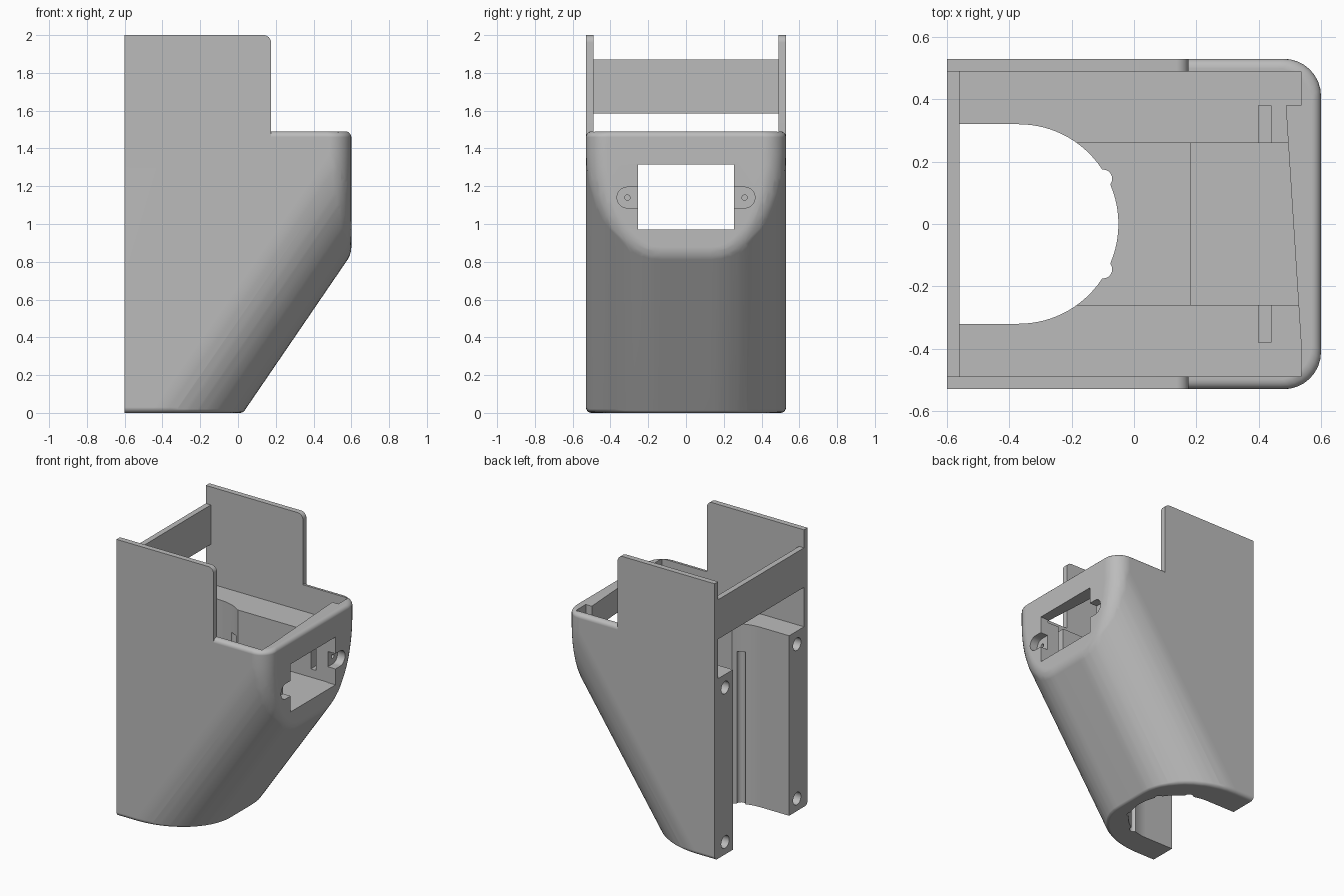
import bpy, bmesh
from math import sin, cos, pi, radians
from mathutils import Vector

cube = bpy.data.objects.get("Cube")
if cube:
    bpy.data.objects.remove(cube, do_unlink=True)

grey = bpy.data.materials.new("plain grey")
grey.use_nodes = True
grey.diffuse_color = (0.5, 0.5, 0.5, 1)
grey.node_tree.nodes["Principled BSDF"].inputs["Base Color"].default_value = (0.5, 0.5, 0.5, 1)


def finish(bm, name):
    bmesh.ops.recalc_face_normals(bm, faces=bm.faces)
    mesh = bpy.data.meshes.new(name)
    bm.to_mesh(mesh)
    bm.free()
    mesh.materials.append(grey)
    ob = bpy.data.objects.new(name, mesh)
    bpy.context.collection.objects.link(ob)
    return ob


def select(ob):
    bpy.ops.object.select_all(action='DESELECT')
    ob.select_set(True)
    bpy.context.view_layer.objects.active = ob


def hull(points):
    bm = bmesh.new()
    for p in points:
        bm.verts.new(p)
    bmesh.ops.remove_doubles(bm, verts=bm.verts, dist=0.0005)
    bmesh.ops.convex_hull(bm, input=bm.verts)
    loose = [v for v in bm.verts if not v.link_faces]
    bmesh.ops.delete(bm, geom=loose, context='VERTS')
    return bm


def prism(name, outline, axis, lo, hi):
    """Extrude a 2D outline along axis 'y' or 'z'."""
    bm = bmesh.new()
    put = (lambda a, b, h: (a, h, b)) if axis == 'y' else (lambda a, b, h: (a, b, h))
    face = bm.faces.new([bm.verts.new(put(a, b, lo)) for a, b in outline])
    top = bmesh.ops.extrude_face_region(bm, geom=[face])["geom"]
    move = Vector(put(0, 0, hi - lo))
    bmesh.ops.translate(bm, vec=move, verts=[v for v in top if isinstance(v, bmesh.types.BMVert)])
    return finish(bm, name)


def box(name, x0, x1, y0, y1, z0, z1):
    return prism(name, [(x0, y0), (x1, y0), (x1, y1), (x0, y1)], 'z', z0, z1)


def rod(name, radius, centre, length, along_x=False, sides=40):
    bm = bmesh.new()
    bmesh.ops.create_cone(bm, cap_ends=True, segments=sides, radius1=radius, radius2=radius, depth=length)
    ob = finish(bm, name)
    if along_x:
        ob.rotation_euler.y = pi / 2
    ob.location = centre
    return ob


def cut(target, cutter):
    bpy.context.view_layer.update()
    cutter.hide_render = True
    mod = target.modifiers.new("cut", 'BOOLEAN')
    mod.operation = 'DIFFERENCE'
    mod.solver = 'EXACT'
    mod.object = cutter
    select(target)
    bpy.ops.object.modifier_apply(modifier=mod.name)
    bpy.data.objects.remove(cutter, do_unlink=True)


# Outer shell: a rounded trough swept up a slope, closed by a rounded front face
R, BIG, FRONT, HALF = 0.12, 0.4, 0.6, 0.53
slope = Vector((0.58, 0, 0.84)).normalized()
inward = Vector((-slope.z, 0, slope.x))
centres = []
for side in (-1, 1):
    for i in range(13):
        a = i / 12 * pi / 2
        r = BIG - R
        p = Vector((0.02, 0, 0)) + inward * (BIG - r * cos(a))
        p.y = side * (HALF - BIG + r * sin(a))
        centres.append(p - slope * 0.8)
        centres.append(p + slope * (FRONT - R - p.x) / slope.x)
    for x, z in ((-0.9, -0.6), (-0.9, 1.8), (FRONT - R, 1.8)):
        centres.append(Vector((x, side * (HALF - R), z)))
ball = bmesh.new()
bmesh.ops.create_uvsphere(ball, u_segments=32, v_segments=16, radius=R)
offsets = [v.co.copy() for v in ball.verts]
ball.free()
bm = hull([c + o for c in centres for o in offsets])

# Trim the back, base and rim, then round the base and rim edges
EDGE, RIM = 0.03, 1.49
for co, no in (((-0.6, 0, 0), (-1, 0, 0)), ((0, 0, EDGE), (0, 0, -1)), ((0, 0, RIM - EDGE), (0, 0, 1))):
    bmesh.ops.bisect_plane(bm, geom=bm.verts[:] + bm.edges[:] + bm.faces[:],
                           plane_co=co, plane_no=no, clear_outer=True)
points = [v.co.copy() for v in bm.verts]
bm.free()
for level, way in ((EDGE, -1), (RIM - EDGE, 1)):
    ring = [p for p in points if abs(p.z - level) < 0.0001]
    reach = max(p.x for p in ring) + 0.6
    for i in range(1, 6):
        a = i / 5 * pi / 2
        inset = EDGE * (1 - cos(a))
        points += [Vector((-0.6 + (p.x + 0.6) * (1 - inset / reach), p.y * (1 - inset / HALF),
                           level + way * EDGE * sin(a))) for p in ring]
bm = hull(points)
bmesh.ops.dissolve_limit(bm, angle_limit=0.01, verts=bm.verts, edges=bm.edges)
body = finish(bm, "body")

# Upper cavity, inner pocket and front window
FLOOR = 1.3
cut(body, box("cavity", -0.7, 0.535, -0.49, 0.49, FLOOR, 2.2))
cut(body, box("pocket_rear", -0.3, 0.18, -0.26, 0.26, 0.95, 1.4))
cut(body, box("pocket_front", 0.175, 0.535, -0.26, 0.26, 0.97, 1.4))
cut(body, box("window", 0.3, 0.7, -0.255, 0.255, 0.97, 1.315))

# Round well, open through the base and the back
cut(body, box("back_slot", -0.7, -0.37, -0.32, 0.32, -0.1, 1.4))
cut(body, rod("well", 0.32, (-0.37, 0, 0.65), 1.5, sides=96))

for s in (-1, 1):
    # Relief notches in the well
    for x, y in ((-0.24, 0.287), (-0.1, 0.145)):
        cut(body, rod("notch", 0.03, (x, s * y, 0.5), 1.2, sides=20))
    # Window ears with pilot holes and nut slots
    cut(body, rod("ear", 0.055, (0.63, s * 0.31, 1.14), 0.18, True))
    lo, hi = sorted((s * 0.2, s * 0.31))
    cut(body, box("ear_side", 0.54, 0.72, lo, hi, 1.085, 1.195))
    cut(body, rod("pilot", 0.014, (0.5, s * 0.31, 1.14), 0.15, True, 16))
    lo, hi = sorted((s * 0.2, s * 0.38))
    cut(body, box("nut_slot", 0.4, 0.44, lo, hi, 1.03, 1.4))
    # Mounting holes in the back posts
    for z in (0.09, 1.205):
        cut(body, rod("mount_hole", 0.045, (-0.5, s * 0.41, z), 0.4, True, 32))

select(body)
bpy.ops.object.shade_smooth_by_angle(angle=radians(28))
weighted = body.modifiers.new("even_shading", 'WEIGHTED_NORMAL')
weighted.keep_sharp = True

# Tall side walls with one rounded corner
corner = [(0.135 + 0.04 * cos(a), 1.96 + 0.04 * sin(a)) for a in (i / 8 * pi / 2 for i in range(9))]
outline = [(-0.6, FLOOR), (0.175, FLOOR)] + corner + [(-0.6, 2)]
for name, lo in (("right_wall", -HALF), ("left_wall", 0.49)):
    wall = prism(name, outline, 'y', lo, lo + 0.04)
    select(wall)
    bpy.ops.object.shade_smooth_by_angle(angle=radians(28))

# Rear cross bar and slanted pad inside the front wall
box("rear_bar", -0.6, -0.56, -0.49, 0.49, 1.585, 1.87)
prism("slanted_pad", [(0.54, -0.37), (0.54, 0.38), (0.487, 0.38), (0.535, -0.37)], 'z', 1.315, RIM)
